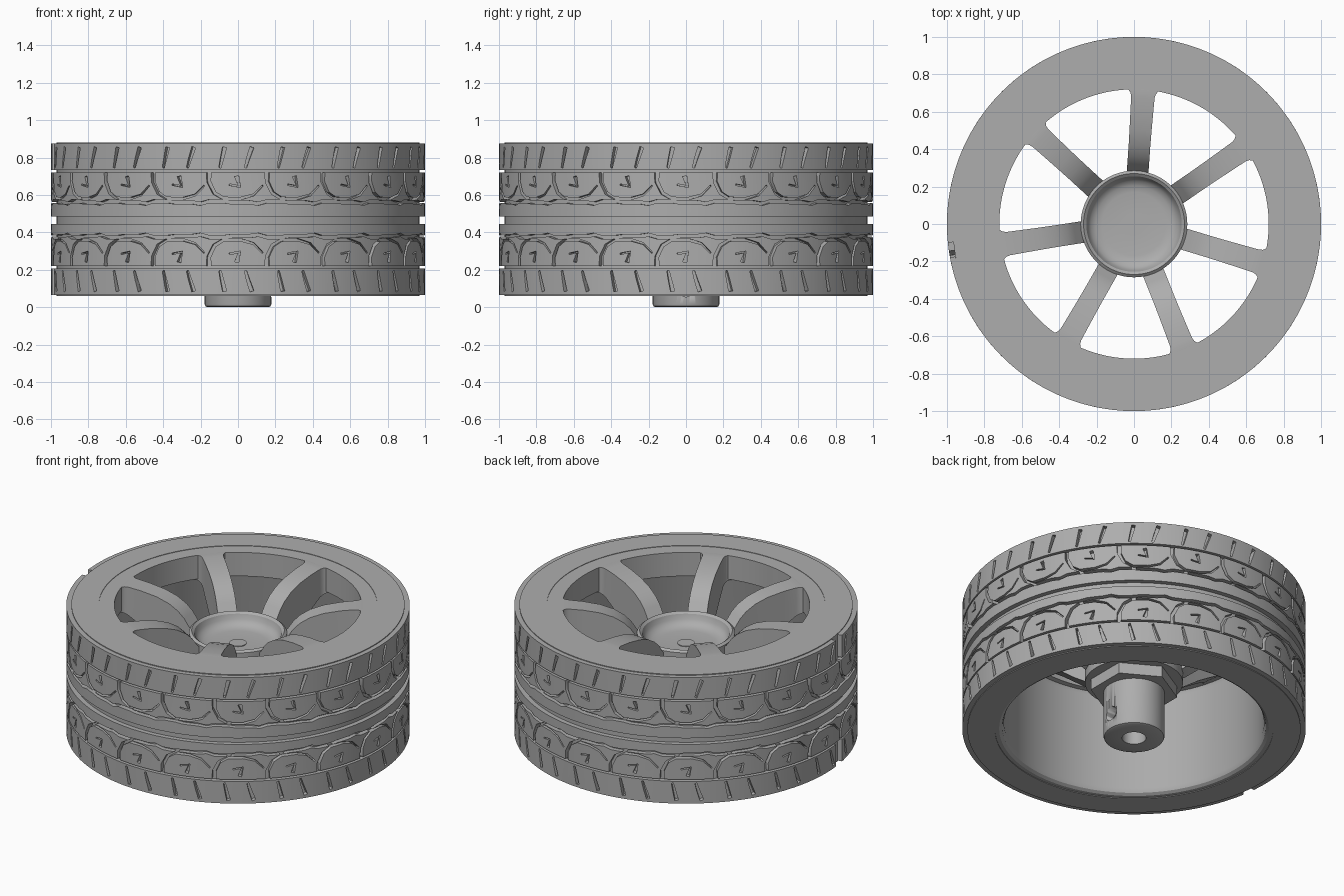
import bpy, bmesh, math
from mathutils import Vector, Matrix
from mathutils.geometry import delaunay_2d_cdt

if "Cube" in bpy.data.objects:
    bpy.data.objects.remove(bpy.data.objects["Cube"])

GREY = (0.42, 0.42, 0.42, 1)
grey = bpy.data.materials.new("plain grey")
grey.use_nodes = True
grey.diffuse_color = GREY
grey.node_tree.nodes["Principled BSDF"].inputs["Base Color"].default_value = GREY

TILES, COLUMNS = 20, 8
PITCH = 2 * math.pi / TILES
LOW, HIGH = 0.065, 0.875
MIRROR = 0.94
FLOOR, CROWN = 0.97, 1.0


def finish(name, bm, fix_normals=True):
    bmesh.ops.remove_doubles(bm, verts=bm.verts, dist=0.0001)
    if fix_normals:
        bmesh.ops.recalc_face_normals(bm, faces=bm.faces)
    mesh = bpy.data.meshes.new(name)
    bm.to_mesh(mesh)
    bm.free()
    mesh.materials.append(grey)
    obj = bpy.data.objects.new(name, mesh)
    bpy.context.collection.objects.link(obj)
    for other in bpy.context.selected_objects:
        other.select_set(False)
    obj.select_set(True)
    bpy.context.view_layer.objects.active = obj
    bpy.ops.object.shade_smooth_by_angle(angle=math.radians(30))
    return obj


def around(r, u, z):
    return (r * math.sin(u), -r * math.cos(u), z)


def lathe(name, profile, steps=TILES * COLUMNS, closed=True):
    bm = bmesh.new()
    rings = [[bm.verts.new(around(r, 2 * math.pi * i / steps, z)) for r, z in profile]
             for i in range(steps)]
    n = len(profile)
    for i in range(steps):
        a, b = rings[i], rings[(i + 1) % steps]
        for j in range(n if closed else n - 1):
            k = (j + 1) % n
            bm.faces.new((a[j], b[j], b[k], a[k]))
    return finish(name, bm)


# Tread pattern: each groove is a stroke of quads on the unrolled tyre
def stroke(points, widths):
    sides = []
    for i, (u, z) in enumerate(points):
        before, after = points[max(i - 1, 0)], points[min(i + 1, len(points) - 1)]
        d = Vector((after[0] - before[0], after[1] - before[1])).normalized()
        t = i / (len(points) - 1)
        off = Vector((-d.y, d.x)) * (widths[0] * (1 - t) + widths[1] * t) / 2
        sides.append((Vector((u, z)) - off, Vector((u, z)) + off))
    return [[a[0], b[0], b[1], a[1]] for a, b in zip(sides, sides[1:])]


def groove_quads():
    base = PITCH / 2
    half = []
    for points, widths in (
        ([(0, .215), (0, .27), (.03, .33), (.08, .36), (.17, .36), (.24, .34), (.29, .29)], (.024, .008)),
        ([(.11, .285), (.165, .295), (.15, .24)], (.008, .022)),
        ([(.197, .195), (.21, .15), (.232, .085)], (.012, .022)),
        ([(.06, .195), (.07, .15), (.085, .085)], (.012, .022)),
    ):
        half += stroke([(u + base, z) for u, z in points], widths)
    half += stroke([(0, .213), (PITCH, .213)], (.012, .012))
    wave = [(0, .38), (.2, .38), (.35, .387), (.5, .374), (.75, .374), (.9, .38), (1, .38)]
    half += stroke([(t * PITCH, z) for t, z in wave], (.018, .018))
    quads = half + [[Vector((p.x, MIRROR - p.y)) for p in q] for q in half]
    return quads + stroke([(0, .465), (PITCH, .465)], (.04, .04))


def area(q):
    return sum(a.x * b.y - b.x * a.y for a, b in zip(q, q[1:] + q[:1]))


def make_tile(with_slot):
    verts, edges, faces = [], [], []

    def add_quad(q):
        q = q if area(q) > 0 else q[::-1]
        faces.append(list(range(len(verts), len(verts) + 4)))
        verts.extend(q)

    def add_edge(a, b):
        edges.append((len(verts), len(verts) + 1))
        verts.extend((Vector(a), Vector(b)))

    for k in (-2, -1, 0, 1):
        for q in groove_quads():
            add_quad([p + Vector((k * PITCH, 0)) for p in q])
    if with_slot:
        for z0, z1 in ((LOW - .02, .213), (MIRROR - .213, HIGH + .02)):
            add_quad([Vector(p) for p in ((.1, z0), (.18, z0), (.18, z1), (.1, z1))])
    for i in range(COLUMNS + 1):
        u = PITCH * i / COLUMNS
        add_edge((u, LOW), (u, HIGH))
    for z in (LOW, HIGH):
        add_edge((0, z), (PITCH, z))
    out = delaunay_2d_cdt(verts, edges, faces, 0, 1e-5)
    points, kept = out[0], []
    for tri, source in zip(out[2], out[5]):
        c = sum((points[i] for i in tri), Vector((0, 0))) / len(tri)
        if 0 < c.x < PITCH and LOW < c.y < HIGH:
            kept.append((list(tri), len(source) == 0))
    return points, kept


def build_tread():
    bm = bmesh.new()
    plain, slotted = make_tile(False), make_tile(True)
    for k in range(TILES):
        points, tris = slotted if k == 15 else plain
        cache = {}

        def vert(i, r):
            if (i, r) not in cache:
                cache[i, r] = bm.verts.new(around(r, points[i].x + k * PITCH, points[i].y))
            return cache[i, r]

        raised = {(t[j], t[(j + 1) % len(t)]) for t, up in tris if up for j in range(len(t))}
        for t, up in tris:
            bm.faces.new([vert(i, CROWN if up else FLOOR) for i in t])
        # Groove walls, left out along the joints between tiles
        for a, b in raised:
            joint = any(abs(points[a].x - s) < 1e-4 and abs(points[b].x - s) < 1e-4
                        for s in (0, PITCH))
            if (b, a) not in raised and not joint:
                bm.faces.new((vert(b, CROWN), vert(a, CROWN), vert(a, FLOOR), vert(b, FLOOR)))
    return finish("tyre_tread", bm, fix_normals=False)


build_tread()

# Tyre side walls and rim barrel
lathe("tyre_body", [(.97, .06), (.97, LOW), (.96, .07), (.96, .87), (.97, HIGH), (.97, .88),
                    (.81, .88), (.81, .06)])
lathe("rim_barrel", [(.81, .064), (.785, .064), (.768, .075), (.757, .1), (.757, .70),
                     (.748, .72), (.72, .725), (.72, .877), (.81, .877)])

# Spokes: r, half width, top, bottom
SECTIONS = [(.25, .058, .66, .42), (.29, .058, .70, .43), (.32, .058, .745, .45),
            (.36, .058, .785, .475), (.42, .058, .822, .52), (.5, .059, .85, .58),
            (.6, .061, .868, .645), (.68, .063, .876, .695), (.7, .068, .877, .705),
            (.715, .08, .877, .715), (.725, .105, .877, .72), (.74, .105, .876, .72)]


def build_spoke(index):
    bm = bmesh.new()
    rings = [[bm.verts.new((r, s * w, z)) for s, z in ((-1, lo), (1, lo), (1, hi), (-1, hi))]
             for r, w, hi, lo in SECTIONS]
    for a, b in zip(rings, rings[1:]):
        for j in range(4):
            k = (j + 1) % 4
            bm.faces.new((a[j], a[k], b[k], b[j]))
    bm.faces.new(rings[0])
    bm.faces.new(rings[-1])
    turn = Matrix.Rotation(math.radians(86) + index * 2 * math.pi / 7, 3, 'Z')
    bmesh.ops.rotate(bm, verts=bm.verts, matrix=turn)
    finish(f"spoke_{index + 1}", bm)


for i in range(7):
    build_spoke(i)

# Hub with a dished face
lathe("hub", [(0, .634), (.05, .634), (.05, .63), (.17, .63), (.205, .636), (.23, .65),
              (.245, .67), (.255, .70), (.27, .712), (.285, .70), (.285, .37), (0, .37)],
      steps=96, closed=False)

# Hexagonal collar
bm = bmesh.new()
bmesh.ops.create_cone(bm, cap_ends=True, segments=6, radius1=.255, radius2=.255, depth=.08,
                      matrix=Matrix.Translation((0, 0, .34)))
finish("hex_collar", bm)

# Shaft socket with a blind axle bore and a set screw hole
shaft = lathe("shaft_socket", [(0, .25), (.07, .25), (.07, 0), (.163, 0), (.174, .005),
                               (.178, .016), (.178, .35), (0, .35)], steps=64, closed=False)
bm = bmesh.new()
bmesh.ops.create_cone(bm, cap_ends=True, segments=32, radius1=.045, radius2=.045, depth=.2,
                      matrix=Matrix.Translation((.14, 0, .1)) @ Matrix.Rotation(math.pi / 2, 4, 'Y'))
cutter = finish("screw_hole_cutter", bm)
cutter.hide_render = True
cut = shaft.modifiers.new("screw hole", 'BOOLEAN')
cut.operation = 'DIFFERENCE'
cut.solver = 'EXACT'
cut.object = cutter
cutter.select_set(False)
shaft.select_set(True)
bpy.context.view_layer.objects.active = shaft
bpy.ops.object.modifier_apply(modifier=cut.name)
bpy.data.objects.remove(cutter)
